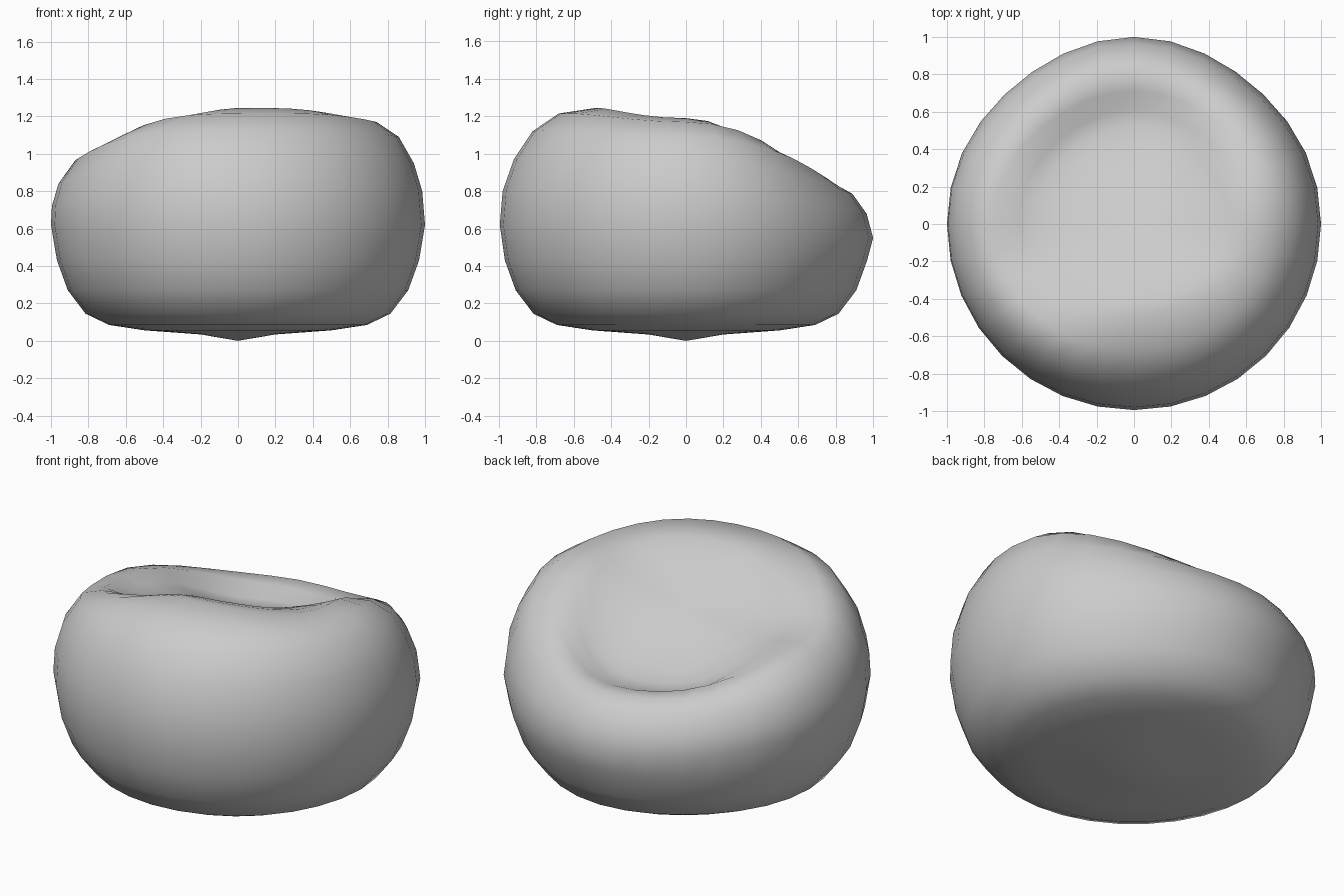
import bpy, bmesh, math

if "Cube" in bpy.data.objects:
    bpy.data.objects.remove(bpy.data.objects["Cube"])

# Shared underside profile (radius, z)
BASE = [(0.2, 0.034), (0.5, 0.056), (0.69, 0.085), (0.815, 0.145), (0.91, 0.27), (0.968, 0.43)]

# Upper profiles: waist -> rim -> edge of the seat hollow, one for each side
RIGHT = [(1.0, .62), (.985, .80), (.94, .95), (.86, 1.09), (.74, 1.17), (.60, 1.19)]
BACK = [(1.0, .55), (.965, .68), (.89, .785), (.81, .83), (.71, .82), (.61, .785)]
LEFT = [(1.0, .62), (.995, .72), (.96, .84), (.87, .965), (.75, 1.0), (.62, .975)]
FRONT = [(.995, .62), (.98, .80), (.92, .97), (.82, 1.12), (.68, 1.215), (.48, 1.245)]
# Height corrections between the sides, for outer rim and hollow's edge
CORNERS = {(1, 1): (.012, .0), (-1, 1): (-.035, -.06), (-1, -1): (.045, .01), (1, -1): (.015, .015)}
HOLLOW = [.86, .7, .5, .25]   # inner rings as fractions of the hollow's edge
SEGMENTS = 32


def floor_z(x, y):
    """Sloping floor of the hollow."""
    return 1.02 + .12 * x - .40 * y


def blend(i, a):
    """Blend the four side profiles smoothly around the bag."""
    c, s = math.cos(a), math.sin(a)
    parts = ((RIGHT if c > 0 else LEFT, c * c), (BACK if s > 0 else FRONT, s * s))
    r, z = [sum(p[i][k] * w for p, w in parts) for k in (0, 1)]
    outer, inner = CORNERS[(1 if c > 0 else -1, 1 if s > 0 else -1)]
    bump = inner if i == len(FRONT) - 1 else outer * min(1, i / 3)
    return r, z + bump * math.sin(2 * a) ** 2


def hollow(t, a):
    r, z = blend(len(FRONT) - 1, a)
    r *= t
    f = floor_z(r * math.cos(a), r * math.sin(a))
    return r, f + (z - f) * t * t


def ring(bm, f):
    verts = []
    for j in range(SEGMENTS):
        a = 2 * math.pi * j / SEGMENTS
        r, z = f(a)
        # slight flattening of the back corners
        r *= 1 - 0.03 * max(0, math.sin(a)) * math.sin(2 * a) ** 2
        verts.append(bm.verts.new((r * math.cos(a), r * math.sin(a), z)))
    return verts


# Bean bag body
bm = bmesh.new()
rings = [ring(bm, lambda a, p=p: p) for p in BASE]
rings += [ring(bm, lambda a, i=i: blend(i, a)) for i in range(len(FRONT))]
rings += [ring(bm, lambda a, t=t: hollow(t, a)) for t in HOLLOW]
bottom = bm.verts.new((0, 0, 0))
top = bm.verts.new((0, 0, floor_z(0, 0)))
for j in range(SEGMENTS):
    k = (j + 1) % SEGMENTS
    bm.faces.new((bottom, rings[0][k], rings[0][j]))
    bm.faces.new((top, rings[-1][j], rings[-1][k]))
    for lo, hi in zip(rings, rings[1:]):
        bm.faces.new((lo[j], lo[k], hi[k], hi[j]))
bmesh.ops.recalc_face_normals(bm, faces=bm.faces)
for f in bm.faces:
    f.smooth = True
mesh = bpy.data.meshes.new("bean_bag")
bm.to_mesh(mesh)
bm.free()
bpy.context.collection.objects.link(bpy.data.objects.new("bean_bag", mesh))
